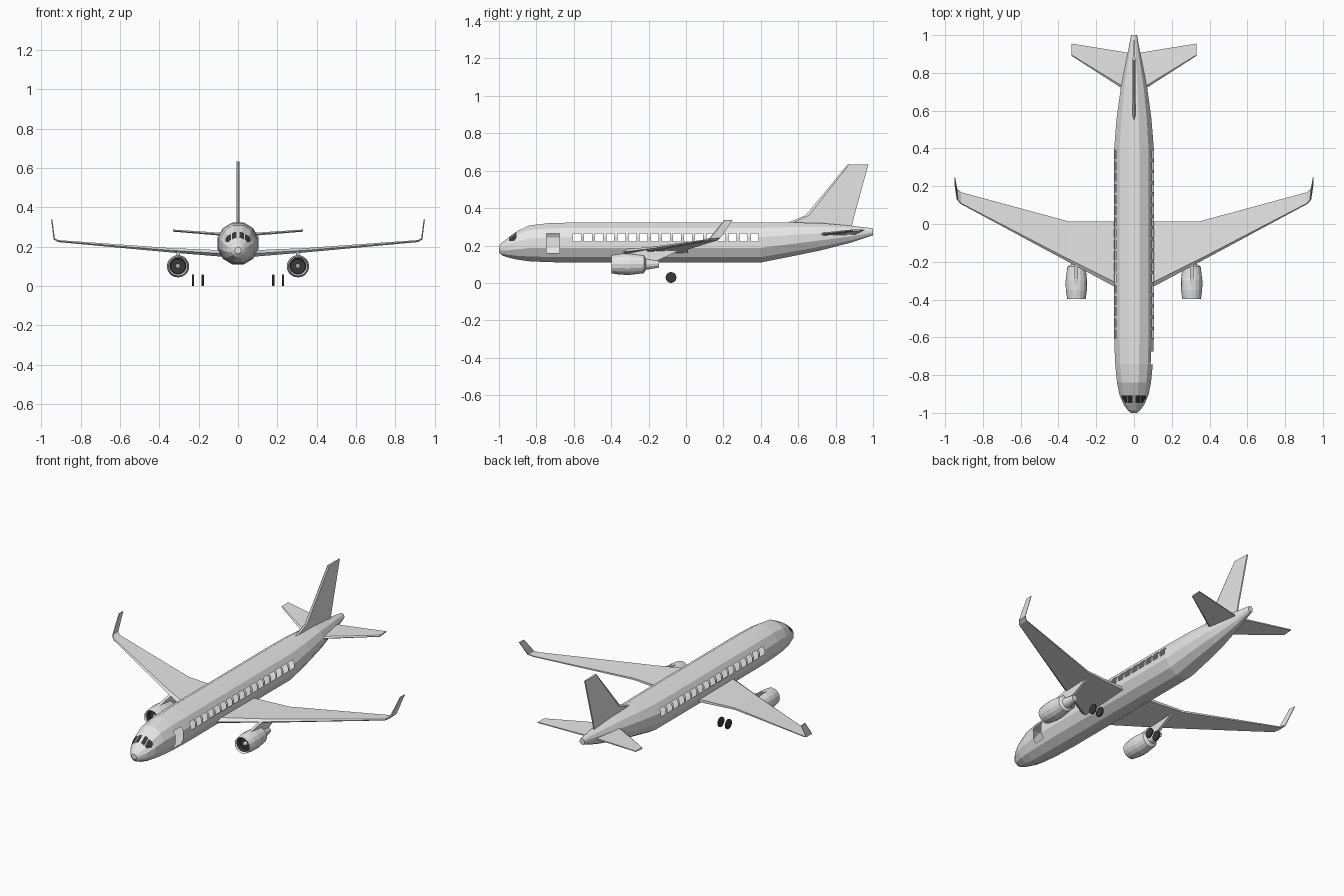
import bpy, bmesh, math
from mathutils import Vector

if "Cube" in bpy.data.objects:
    bpy.data.objects.remove(bpy.data.objects["Cube"])


def material(name, v):
    m = bpy.data.materials.new(name)
    m.diffuse_color = (v, v, v, 1)
    m.use_nodes = True
    m.node_tree.nodes["Principled BSDF"].inputs["Base Color"].default_value = m.diffuse_color
    return m


GREY = material("light_grey", 0.8)
BLACK = material("rubber_black", 0.04)


def finish(name, bm, mats, recalc=True):
    if recalc:
        bmesh.ops.recalc_face_normals(bm, faces=bm.faces[:])
    me = bpy.data.meshes.new(name)
    bm.to_mesh(me)
    bm.free()
    for m in mats:
        me.materials.append(m)
    ob = bpy.data.objects.new(name, me)
    bpy.context.collection.objects.link(ob)
    return ob


def loft(bm, rings):
    """Skin a list of point rings and cap both ends."""
    vs = [[bm.verts.new(p) for p in r] for r in rings]
    n = len(vs[0])
    for a, b in zip(vs, vs[1:]):
        for i in range(n):
            j = (i + 1) % n
            bm.faces.new((a[i], a[j], b[j], b[i]))
    bm.faces.new(vs[0])
    bm.faces.new(vs[-1])


def region(bm, lo, hi):
    """Cut the skin along the sides of a box and return the faces inside it."""
    def near():
        out = []
        for f in bm.faces:
            if all(min(v.co[k] for v in f.verts) < hi[k] and
                   max(v.co[k] for v in f.verts) > lo[k] for k in range(3)):
                out.append(f)
        return out
    for k in range(3):
        for c in (lo[k], hi[k]):
            if abs(c) >= 1:
                continue
            fs = near()
            geom = list({e for f in fs for e in f.edges}) + fs
            geom += list({v for f in fs for v in f.verts})
            co, no = Vector(), Vector()
            co[k], no[k] = c, 1
            bmesh.ops.bisect_plane(bm, geom=geom, plane_co=co, plane_no=no, dist=1e-5)
    return [f for f in bm.faces
            if all(lo[k] < f.calc_center_median()[k] < hi[k] for k in range(3))]


# Fuselage: twelve-sided hollow shell; (y, half width, bottom, top)
HULL = [(-1, .016, .165, .197), (-.985, .034, .148, .215), (-.955, .055, .137, .238),
        (-.905, .077, .125, .275), (-.84, .09, .116, .307), (-.74, .1, .111, .319),
        (-.6, .105, .109, .323), (.4, .105, .109, .323), (.56, .092, .141, .323),
        (.72, .07, .174, .32), (.88, .038, .215, .306), (1, .016, .255, .292)]
bm = bmesh.new()
k = 1 / math.cos(math.radians(15))
rings = []
for y, w, lo, hi in HULL:
    ang = [math.radians(15 + 30 * i) for i in range(12)]
    rings.append([(w * k * math.cos(a), y, (lo + hi) / 2 + (hi - lo) / 2 * k * math.sin(a))
                  for a in ang])
loft(bm, rings)
bmesh.ops.recalc_face_normals(bm, faces=bm.faces[:])


def side_box(s, x0, x1, y0, y1, z0, z1):
    xs = sorted((s * x0, s * x1))
    return region(bm, (xs[0], y0, z0), (xs[1], y1, z1))


# Cabin window openings along both sides
for s in (1, -1):
    for i in range(17):
        y = -.583 + i * .0594
        hole = side_box(s, .04, 1, y - .021, y + .021, .221, .264)
        bmesh.ops.delete(bm, geom=hole, context='FACES')
    # Cockpit panes
    for x0, x1 in ((.008, .031), (.035, .064)):
        for f in side_box(s, x0, x1, -.947, -.907, .224, 1):
            f.material_index = 1
# Door opening on one side
bmesh.ops.delete(bm, geom=side_box(1, .04, 1, -.745, -.676, .159, .264), context='FACES')
finish("fuselage", bm, [GREY, BLACK], recalc=False)


def surface(name, sections):
    """Flat lifting surface; each section is leading point, trailing point, normal, thickness."""
    bm = bmesh.new()
    rings = []
    for le, te, no, t in sections:
        le, te, no = Vector(le), Vector(te), Vector(no).normalized()
        rings.append([le.lerp(te, u) + no * t * h for u, h in
                      ((0, 0), (.07, .5), (1, .25), (1, -.25), (.07, -.5))])
    loft(bm, rings)
    return finish(name, bm, [GREY])


# Tail fin
surface("tail_fin", [((0, .54, .30), (0, .885, .29), (1, 0, 0), .014),
                     ((0, .545, .322), (0, .888, .31), (1, 0, 0), .014),
                     ((0, .64, .362), (0, .9, .36), (1, 0, 0), .015),
                     ((0, .863, .632), (0, .975, .632), (1, 0, 0), .014)])


def lathe(bm, profile, cx, cz, n=16):
    """Turn (radius, y) points around a lengthwise axis, returning faces per band."""
    rows = []
    for r, y in profile:
        if r == 0:
            rows.append([bm.verts.new((cx, y, cz))] * n)
        else:
            rows.append([bm.verts.new((cx + r * math.cos(2 * math.pi * i / n), y,
                                       cz + r * math.sin(2 * math.pi * i / n)))
                         for i in range(n)])
    bands = []
    for a, b in zip(rows, rows[1:]):
        band = []
        for i in range(n):
            j = (i + 1) % n
            vs = list(dict.fromkeys((a[i], a[j], b[j], b[i])))
            band.append(bm.faces.new(vs))
        bands.append(band)
    return bands


for s, side in ((1, "right"), (-1, "left")):
    up = (-s * .09, 0, 1)
    # Wing with upturned tip
    surface(side + "_wing", [
        ((s * .05, -.36, .163), (s * .05, .012, .168), (0, 0, 1), .034),
        ((s * .34, -.205, .181), (s * .34, .012, .185), up, .022),
        ((s * .915, .105, .228), (s * .915, .168, .230), up, .010),
        ((s * .935, .125, .240), (s * .937, .185, .242), (-s, 0, 1), .009),
        ((s * .947, .205, .337), (s * .949, .25, .337), (-s, 0, .1), .006)])
    # Horizontal tail
    surface(side + "_tailplane", [
        ((s * .02, .69, .258), (s * .02, .905, .262), (0, 0, 1), .016),
        ((s * .33, .89, .281), (s * .33, .955, .284), (0, 0, 1), .010)])
    # Engine: dark fan and intake, grey cowl and nozzle
    cx, cz = s * .305, .1
    bm = bmesh.new()
    bands = lathe(bm, [(0, -.362), (.038, -.362), (.042, -.388), (.049, -.397), (.056, -.35),
                       (.057, -.3), (.048, -.225), (.03, -.215), (.018, -.145), (0, -.145)],
                  cx, cz)
    for f in bands[0] + bands[1]:
        f.material_index = 1
    finish(side + "_engine", bm, [GREY, BLACK])
    # Spinner
    bm = bmesh.new()
    lathe(bm, [(0, -.385), (.009, -.377), (.014, -.36), (0, -.36)], cx, cz, 10)
    finish(side + "_spinner", bm, [GREY])
    # Pylon joining engine and wing
    bm = bmesh.new()
    outline = [(-.35, .15), (-.2, .18), (-.04, .172), (-.15, .12), (-.24, .12)]
    loft(bm, [[(cx + d, y, z) for y, z in outline] for d in (-.009, .009)])
    finish(side + "_pylon", bm, [GREY])
    # Main wheels
    for x, part in ((.179, "inner"), (.229, "outer")):
        bm = bmesh.new()
        loft(bm, [[(s * x + d, -.08 + r * math.cos(a), .029 + r * math.sin(a))
                   for a in [2 * math.pi * i / 16 for i in range(16)]]
                  for d, r in ((-.006, .025), (-.004, .029), (.004, .029), (.006, .025))])
        finish(f"{side}_{part}_wheel", bm, [BLACK])
